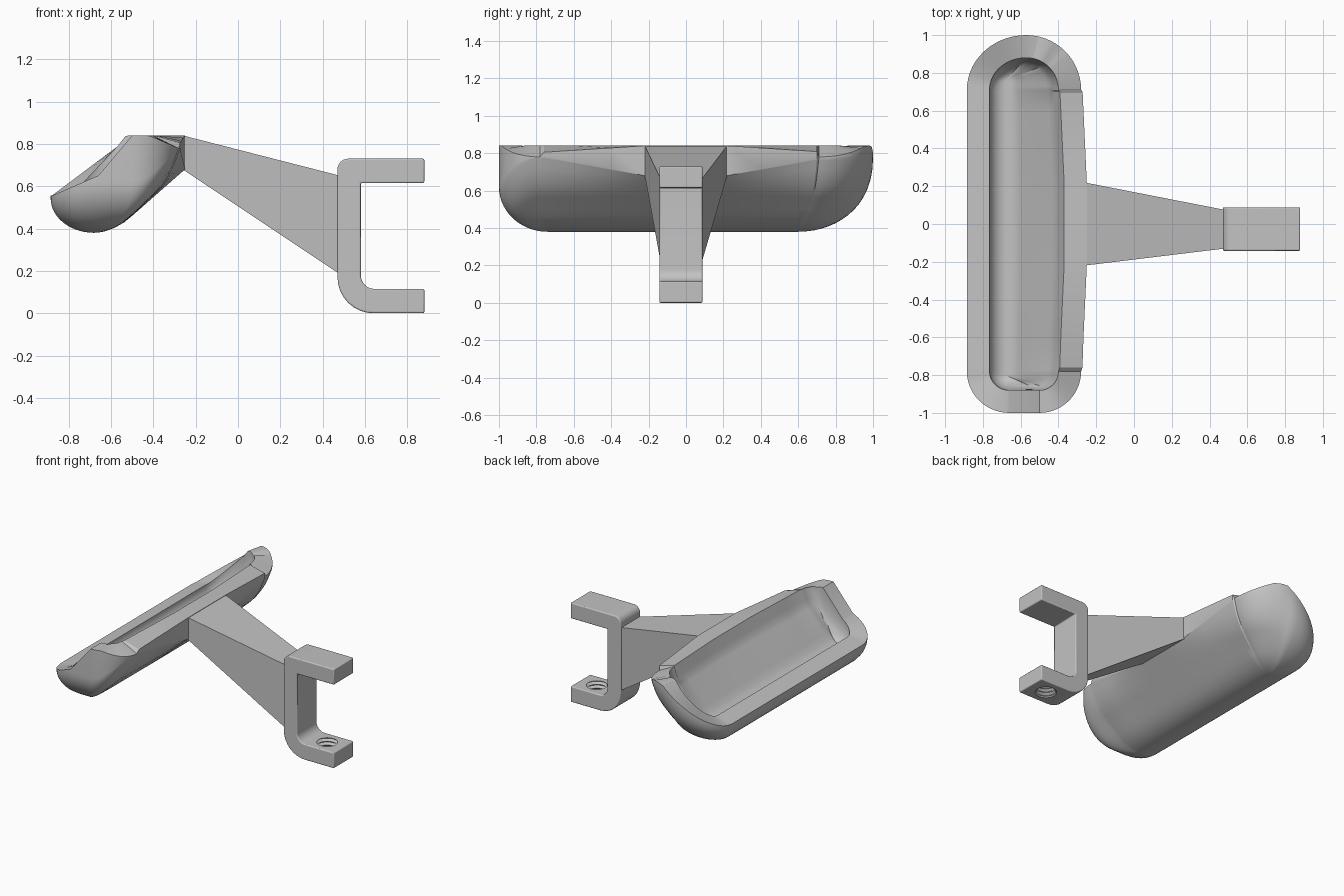
import bpy, bmesh
from math import sin, cos, pi, sqrt

if "Cube" in bpy.data.objects:
    bpy.data.objects.remove(bpy.data.objects["Cube"])

grey = bpy.data.materials.new("plain grey")
grey.use_nodes = True
grey.diffuse_color = (0.54, 0.54, 0.54, 1)
grey.node_tree.nodes["Principled BSDF"].inputs["Base Color"].default_value = grey.diffuse_color


def finish(bm, name, smooth=True):
    bmesh.ops.remove_doubles(bm, verts=bm.verts, dist=0.0005)
    bmesh.ops.recalc_face_normals(bm, faces=bm.faces)
    mesh = bpy.data.meshes.new(name)
    bm.to_mesh(mesh)
    bm.free()
    ob = bpy.data.objects.new(name, mesh)
    bpy.context.collection.objects.link(ob)
    mesh.materials.append(grey)
    if smooth:
        bpy.ops.object.select_all(action="DESELECT")
        ob.select_set(True)
        bpy.context.view_layer.objects.active = ob
        bpy.ops.object.shade_smooth_by_angle(angle=0.5)
    return ob


def ramp(v, pts):
    """Piecewise linear lookup."""
    if v <= pts[0][0]:
        return pts[0][1]
    for (a, p), (b, q) in zip(pts, pts[1:]):
        if v <= b:
            return p + (q - p) * (v - a) / (b - a)
    return pts[-1][1]


def outline(inset):
    """Plan loop of the tray as (x, y, nx, ny)."""
    pts = []

    def arc(cx, cy, rx, ry, start, n=14):
        for i in range(n + 1):
            a = start + pi / 2 * i / n
            pts.append((cx + (rx - inset) * cos(a), cy + (ry - inset) * sin(a), cos(a), sin(a)))

    ys = (-0.76, -0.6, -0.4, -0.22, 0, 0.22, 0.4, 0.6, 0.7)
    for y in ys:
        pts.append((ramp(abs(y), [(0.22, -0.25), (0.72, -0.273)]) - inset, y, 1, 0))
    arc(-0.57, 0.71, 0.29, 0.29, 0)
    arc(-0.57, 0.71, 0.315, 0.29, pi / 2)
    for y in reversed(ys):
        pts.append((-0.885 + inset, y, -1, 0))
    arc(-0.66, -0.78, 0.225, 0.22, pi)
    arc(-0.50, -0.78, 0.22, 0.22, 1.5 * pi)
    return pts


def rim_height(x, y, nx, ny):
    if nx == 1 and -0.77 < y < 0.705:
        return ramp(abs(y), [(0.22, 0.84), (0.76, 0.805)])
    if x > -0.42:
        return ramp(x, [(-0.42, 0.84), (-0.28, 0.78)])
    if y < 0:
        return ramp(x, [(-0.88, 0.555), (-0.66, 0.65), (-0.52, 0.84)])
    return ramp(x, [(-0.88, 0.555), (-0.58, 0.78), (-0.5, 0.84)])


def shoulder_height(x, y, nx, ny, rim):
    if nx == 1:
        return min(rim - 0.004, ramp(abs(y), [(0.22, 0.68), (0.75, 0.78)]))
    if ny < 0:
        return min(rim - 0.004, rim + (0.62 - rim) * ny * ny)
    return rim - 0.012


# Rise of the sloping side wall against its run: inside, outside middle, outside ends
INSIDE = [(0, 0), (0.1, 0.012), (0.2, 0.05), (0.85, 0.68), (1, 1)]
MIDDLE = [(0, 0), (0.12, 0.02), (0.23, 0.08), (0.35, 0.18), (1, 1)]
ENDS = [(0, 0), (0.13, 0.02), (0.25, 0.07), (0.375, 0.14), (0.8, 0.56), (0.92, 0.77), (1, 1)]


def bowl(loop, heights, y0, y1, floor, middle, ends, steps=14):
    """Rings running from an edge loop down to a straight spine."""
    spine_x = -0.68
    rings = []
    for k in range(steps + 1):
        f = cos(pi / 2 * k / steps)
        ring = []
        for (x, y, nx, ny), z in zip(loop, heights):
            sy = min(max(y, y0), y1)
            w = max(0, nx)
            t = ramp(abs(y), [(0.22, 0), (0.7, 1)])
            slope = (1 - t) * ramp(f, middle) + t * ramp(f, ends)
            g = (1 - w) * (1 - sqrt(max(0, 1 - f * f))) + w * slope
            ring.append((spine_x + (x - spine_x) * f, sy + (y - sy) * f, floor + (z - floor) * g))
        rings.append(ring)
    return rings


# Tray: inner bowl, rim, shoulder band and outer bowl
outer, inner = outline(0), outline(0.12)
rim = [rim_height(*p) for p in outer]
shoulder = [shoulder_height(*p, z) for p, z in zip(outer, rim)]
lip = [0.84 if p[0] > -0.45 else z + 0.03 * max(0, -p[2]) for p, z in zip(inner, rim)]
rings = bowl(inner, lip, -0.80, 0.76, 0.50, INSIDE, INSIDE)[::-1]
rings.append([(p[0], p[1], z) for p, z in zip(outer, rim)])
rings += bowl(outer, shoulder, -0.74, 0.6, 0.38, MIDDLE, ENDS)
bm = bmesh.new()
rows = [[bm.verts.new(c) for c in ring] for ring in rings]
for a, b in zip(rows, rows[1:]):
    for i in range(len(a)):
        j = (i + 1) % len(a)
        bm.faces.new((a[i], a[j], b[j], b[i]))
finish(bm, "tray")

# Tapered arm between the tray and the clamp
bm = bmesh.new()
ends = []
for x, y0, y1, z0, z1 in ((-0.262, -0.22, 0.22, 0.68, 0.84), (0.48, -0.13, 0.075, 0.185, 0.65)):
    ends.append([bm.verts.new((x, y, z)) for y, z in ((y0, z0), (y1, z0), (y1, z1), (y0, z1))])
for end in ends:
    bm.faces.new(end)
for i in range(4):
    j = (i + 1) % 4
    bm.faces.new((ends[0][i], ends[0][j], ends[1][j], ends[1][i]))
finish(bm, "arm", False)

# Clamp: rounded C profile, extruded sideways
profile = []


def corner(cx, cz, r, start, turn):
    for i in range(9):
        a = start + turn * i / 8
        profile.append((cx + r * cos(a), cz + r * sin(a)))


profile += [(0.88, 0.615), (0.88, 0.73)]
corner(0.52, 0.68, 0.05, pi / 2, pi / 2)
corner(0.64, 0.17, 0.17, pi, pi / 2)
profile += [(0.88, 0), (0.88, 0.115)]
corner(0.645, 0.18, 0.065, 1.5 * pi, -pi / 2)
profile.append((0.58, 0.615))
bm = bmesh.new()
face = bm.faces.new([bm.verts.new((x, -0.142, z)) for x, z in profile])
side = bmesh.ops.extrude_face_region(bm, geom=[face])
bmesh.ops.translate(bm, vec=(0, 0.23, 0), verts=[v for v in side["geom"] if isinstance(v, bmesh.types.BMVert)])
clamp = finish(bm, "clamp")
bevel = clamp.modifiers.new("soft edges", "BEVEL")
bevel.width, bevel.segments, bevel.limit_method = 0.007, 3, "ANGLE"
bpy.ops.object.modifier_apply(modifier=bevel.name)

# Threaded hole through the lower jaw
bm = bmesh.new()
rows = []
for k in range(12):
    r = 0.08 if k % 2 else 0.063
    rows.append([bm.verts.new((0.745 + r * cos(pi * i / 16), -0.027 + r * sin(pi * i / 16), -0.02 + 0.014 * k))
                 for i in range(32)])
for a, b in zip(rows, rows[1:]):
    for i in range(32):
        j = (i + 1) % 32
        bm.faces.new((a[i], a[j], b[j], b[i]))
bm.faces.new(rows[0])
bm.faces.new(rows[-1])
cutter = finish(bm, "hole_cutter", False)
cutter.hide_render = True
cut = clamp.modifiers.new("threaded hole", "BOOLEAN")
cut.object, cut.operation, cut.solver = cutter, "DIFFERENCE", "EXACT"
bpy.context.view_layer.objects.active = clamp
bpy.ops.object.modifier_apply(modifier=cut.name)
bpy.data.objects.remove(cutter)
